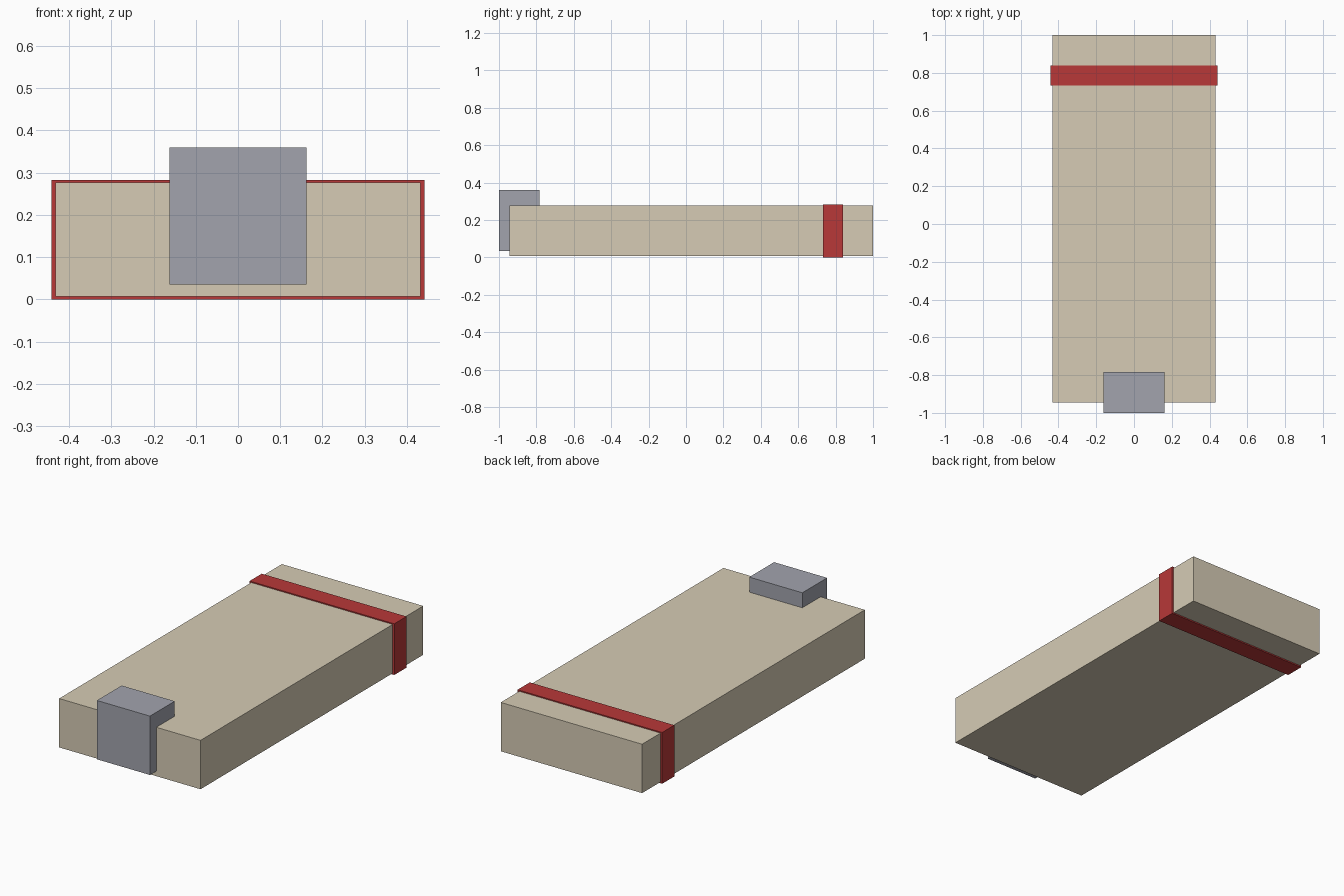
import bpy

if "Cube" in bpy.data.objects:
    bpy.data.objects.remove(bpy.data.objects["Cube"])


def make_material(name, color):
    mat = bpy.data.materials.new(name)
    mat.diffuse_color = (*color, 1.0)
    mat.use_nodes = True
    mat.node_tree.nodes["Principled BSDF"].inputs["Base Color"].default_value = mat.diffuse_color
    return mat


def box(name, low, high, mat=None):
    """Axis-aligned box between two corners."""
    center = [(a + b) / 2 for a, b in zip(low, high)]
    size = [b - a for a, b in zip(low, high)]
    bpy.ops.mesh.primitive_cube_add(size=1, location=center)
    obj = bpy.context.object
    obj.name = name
    obj.scale = size
    bpy.ops.object.transform_apply(location=False, rotation=False, scale=True)
    if mat:
        obj.data.materials.append(mat)
    return obj


tan = make_material("tan", (0.67, 0.60, 0.46))
red = make_material("red", (0.48, 0.04, 0.04))
steel = make_material("grey", (0.36, 0.37, 0.42))

# Main slab
box("body", (-0.432, -0.944, 0.007), (0.432, 1.0, 0.277), tan)

# Red band wrapped all around the slab near the back
box("band", (-0.442, 0.733, 0.0), (0.442, 0.839, 0.283), red)

# Block set into the front edge, standing proud of the top and front
box("front_block", (-0.162, -1.0, 0.035), (0.162, -0.784, 0.36), steel)
